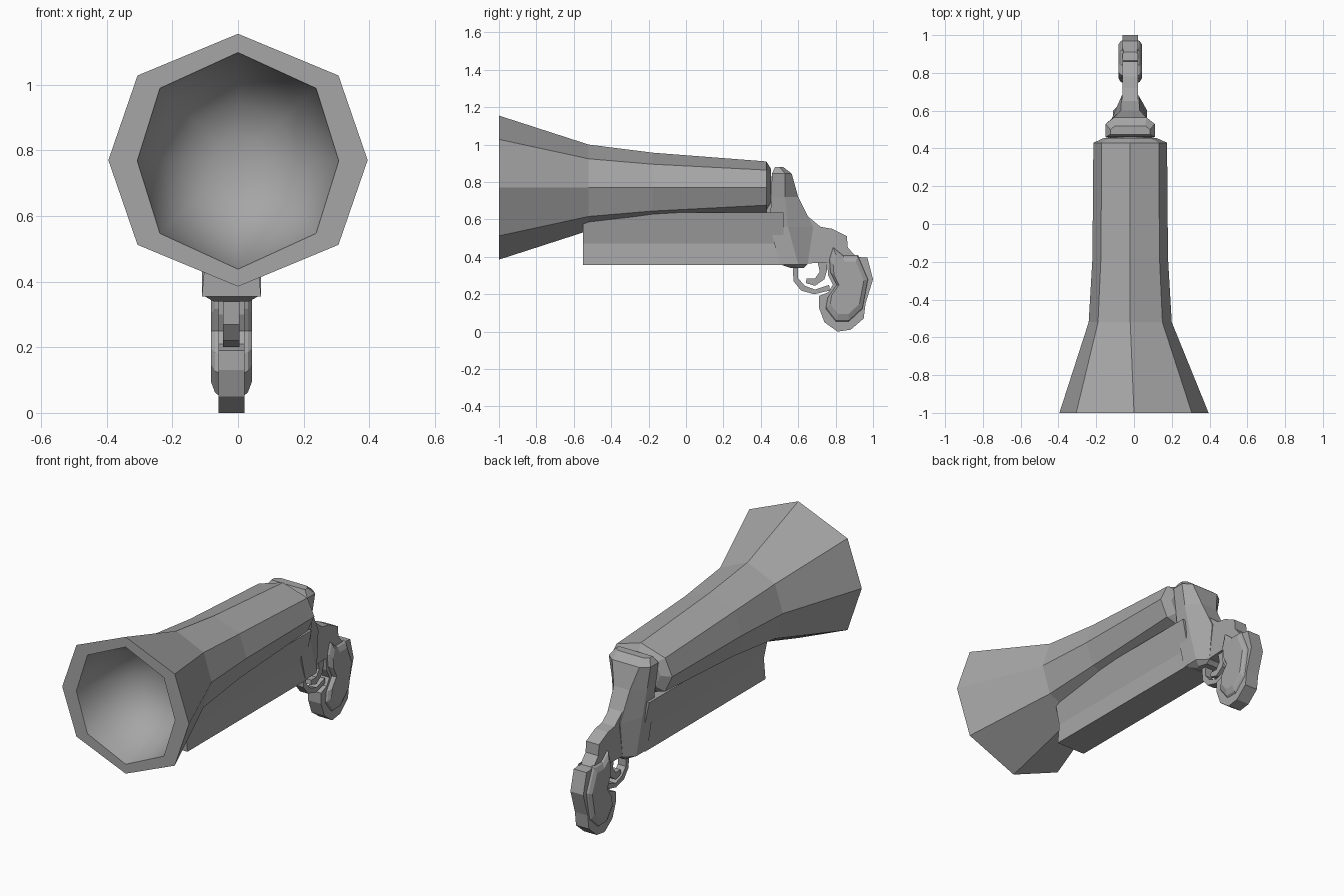
import bpy
import bmesh
from mathutils import Vector

old = bpy.data.objects.get("Cube")
if old:
    bpy.data.objects.remove(old, do_unlink=True)

grey = bpy.data.materials.new("plain grey")
grey.use_nodes = True
colour = (0.38, 0.38, 0.38, 1)
grey.diffuse_color = colour
grey.node_tree.nodes["Principled BSDF"].inputs["Base Color"].default_value = colour

MID = -0.02  # sideways centre of everything behind the muzzle


def loft(name, rings, smooth_from=None):
    """Skin a closed solid through rings with equal point counts."""
    bm = bmesh.new()
    loops = [[bm.verts.new(p) for p in ring] for ring in rings]
    for i, (a, b) in enumerate(zip(loops, loops[1:])):
        for j in range(len(a)):
            k = (j + 1) % len(a)
            face = bm.faces.new((a[j], a[k], b[k], b[j]))
            face.smooth = smooth_from is not None and i >= smooth_from
    bm.faces.new(loops[0])
    end = bm.faces.new(loops[-1])
    end.smooth = smooth_from is not None
    bmesh.ops.recalc_face_normals(bm, faces=bm.faces)
    mesh = bpy.data.meshes.new(name)
    bm.to_mesh(mesh)
    bm.free()
    mesh.materials.append(grey)
    obj = bpy.data.objects.new(name, mesh)
    bpy.context.collection.objects.link(obj)
    return obj


def plate(name, outline, half):
    """Extrude a side outline (y, z) evenly about the middle plane."""
    return loft(name, [[(MID + x, y, z) for y, z in outline] for x in (-half, half)])


def octagon(x, y, z, rx, rz):
    """Eight-sided ring with a corner on top."""
    a, b = 0.775 * rx, 0.67 * rz
    shape = [(0, rz), (a, b), (rx, 0), (a, -b), (0, -rz), (-a, -b), (-rx, 0), (-a, b)]
    return [(x + u, y, z + v) for u, v in shape]


# Flared barrel, with a smooth bowl inside the muzzle
sections = [
    (MID, 0.455, 0.14, 0.10),
    (MID, 0.43, 0.195, 0.14),
    (MID, -0.18, 0.20, 0.187),
    (MID, -0.52, 0.22, 0.23),
    (0, -1, 0.395, 0.385),
]
rings = [octagon(x, y, 0.77, rx, rz) for x, y, rx, rz in sections]
for depth, size in ((0, 1), (0.1, 0.94), (0.22, 0.78), (0.3, 0.55), (0.34, 0.25)):
    rings.append(octagon(0, -1 + depth, 0.768, 0.307 * size, 0.33 * size))
loft("barrel", rings, smooth_from=len(sections))

# Fore body under the barrel
half_section = [(0.09, 0.355), (0.08, 0.47), (0.115, 0.637)]
section = half_section + [(-x, z) for x, z in reversed(half_section)]
loft("fore_body", [[(MID + x, y, z) for x, z in section] for y in (-0.55, 0.52)])

# Hinge between barrel and frame
plate("hinge", [(0.43, 0.62), (0.48, 0.62), (0.48, 0.83), (0.43, 0.83)], 0.07)

# Frame: broad in front, narrowing to the back and flaring at the top
levels = [
    # height, front, shoulder, back, broad half, narrow half
    (0.34, 0.56, 0.58, 0.63, 0.055, 0.04),
    (0.36, 0.50, 0.60, 0.65, 0.09, 0.04),
    (0.56, 0.45, 0.545, 0.68, 0.09, 0.045),
    (0.72, 0.455, 0.53, 0.60, 0.11, 0.05),
    (0.845, 0.46, 0.53, 0.565, 0.13, 0.085),
    (0.88, 0.475, 0.50, 0.52, 0.105, 0.08),
]
rings = []
for z, front, shoulder, back, broad, narrow in levels:
    side = [(broad, front), (broad, shoulder), (narrow, back)]
    ring = side + [(-x, y) for x, y in reversed(side)]
    rings.append([(MID + x, y, z) for x, y in ring])
loft("frame", rings)

# Neck and curved grip
plate("grip", [
    (0.57, 0.36), (0.57, 0.72), (0.60, 0.72), (0.635, 0.63), (0.72, 0.56),
    (0.78, 0.55), (0.86, 0.51), (0.865, 0.45), (0.91, 0.40), (0.97, 0.395),
    (1, 0.28), (0.96, 0.15), (0.95, 0.07), (0.88, 0.01), (0.81, 0),
    (0.74, 0.05), (0.71, 0.13), (0.71, 0.19), (0.76, 0.21), (0.785, 0.25),
    (0.76, 0.30), (0.755, 0.37),
], 0.04)

# Raised grip panels with bevelled borders on both sides
panel = [Vector(p) for p in (
    (0.785, 0.455), (0.84, 0.41), (0.92, 0.41), (0.975, 0.28), (0.945, 0.12),
    (0.87, 0.05), (0.80, 0.05), (0.745, 0.12), (0.755, 0.18), (0.805, 0.25),
    (0.77, 0.32), (0.765, 0.39),
)]
centre = Vector((0.865, 0.25))
for side, label in ((1, "left"), (-1, "right")):
    rings = []
    for out, size in ((0.035, 1), (0.05, 0.94), (0.062, 0.78)):
        points = [centre + (p - centre) * size for p in panel]
        rings.append([(MID + side * out, p.x, p.y) for p in points])
    loft(label + "_grip_panel", rings)

# Trigger guard and trigger
plate("trigger_guard", [
    (0.57, 0.36), (0.575, 0.27), (0.615, 0.22), (0.685, 0.20), (0.77, 0.22),
    (0.765, 0.25), (0.69, 0.225), (0.635, 0.245), (0.60, 0.285), (0.597, 0.36),
], 0.025)
plate("trigger", [
    (0.70, 0.39), (0.75, 0.39), (0.755, 0.33), (0.74, 0.28), (0.69, 0.245),
    (0.64, 0.26), (0.645, 0.285), (0.69, 0.285), (0.715, 0.32),
], 0.025)
